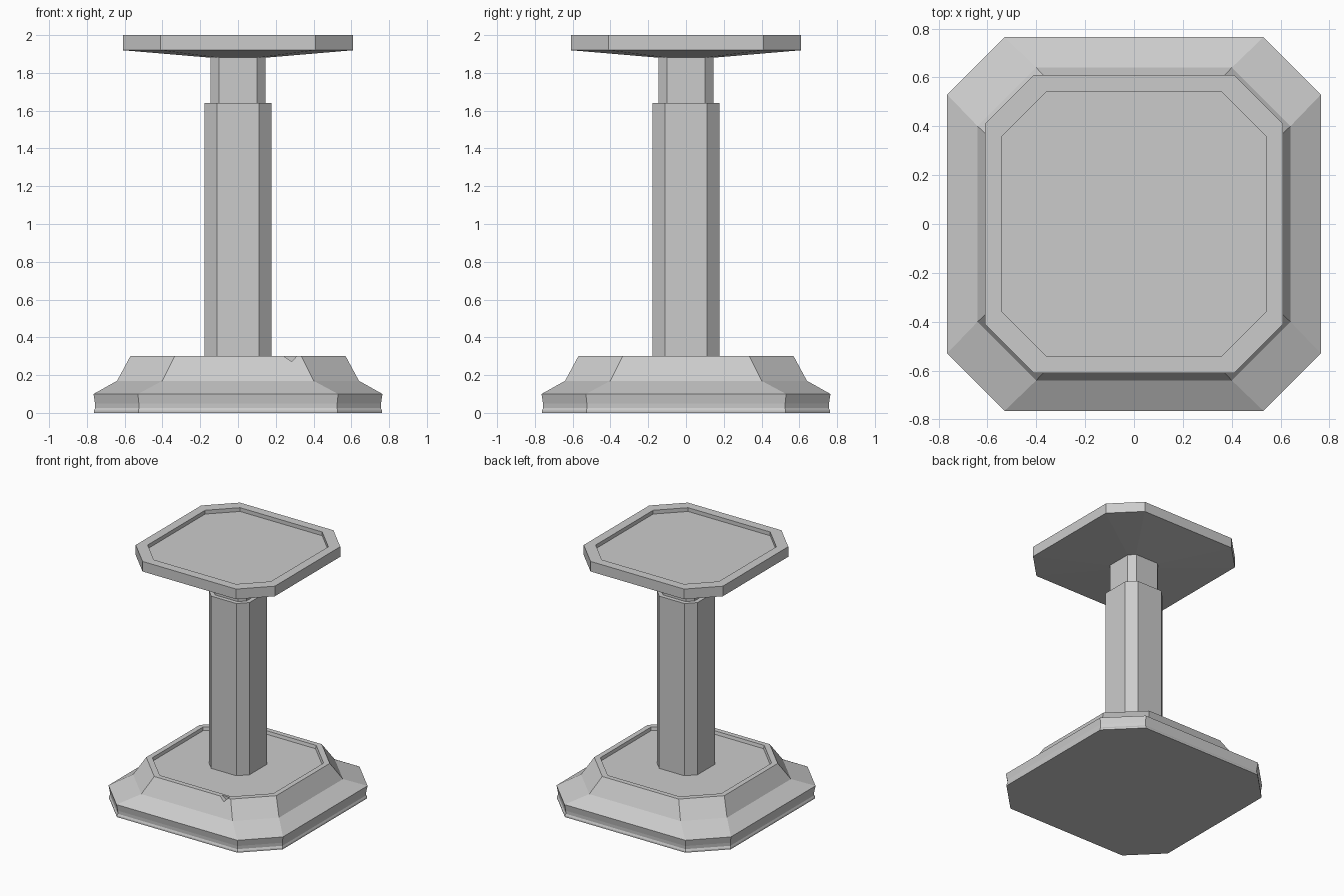
import bpy, bmesh

if "Cube" in bpy.data.objects:
    bpy.data.objects.remove(bpy.data.objects["Cube"])


def loft(name, rings):
    """Stack chamfered squares: each ring is (half width, half flat side, z)."""
    bm = bmesh.new()
    loops = []
    for h, c, z in rings:
        pts = [(c, -h), (h, -c), (h, c), (c, h), (-c, h), (-h, c), (-h, -c), (-c, -h)]
        loops.append([bm.verts.new((x, y, z)) for x, y in pts])
    for lo, hi in zip(loops, loops[1:]):
        for i in range(8):
            j = (i + 1) % 8
            bm.faces.new((lo[i], lo[j], hi[j], hi[i]))
    bm.faces.new(loops[0][::-1])
    bm.faces.new(loops[-1])
    bmesh.ops.recalc_face_normals(bm, faces=bm.faces)
    mesh = bpy.data.meshes.new(name)
    bm.to_mesh(mesh)
    bm.free()
    obj = bpy.data.objects.new(name, mesh)
    bpy.context.collection.objects.link(obj)
    return obj


# Stepped plinth with a slightly waisted foot and a recessed top
base = loft("base", [
    (0.762, 0.528, 0.0), (0.762, 0.528, 0.012), (0.756, 0.524, 0.025),
    (0.757, 0.525, 0.05), (0.765, 0.53, 0.10), (0.64, 0.40, 0.17),
    (0.57, 0.335, 0.30), (0.53, 0.315, 0.30), (0.525, 0.312, 0.275),
])

# Column standing in the recess, and the narrower neck above it
loft("column", [(0.178, 0.11, 0.27), (0.178, 0.11, 1.64)])
loft("neck", [(0.145, 0.10, 1.63), (0.145, 0.10, 1.89)])

# Table top with sloped underside and raised rim
loft("table_top", [
    (0.14, 0.10, 1.88), (0.61, 0.41, 1.92), (0.61, 0.41, 2.0),
    (0.54, 0.36, 2.0), (0.54, 0.36, 1.97),
])

# Small chip in the front rim of the base
bm = bmesh.new()
ends = []
for y in (-0.62, -0.55):
    ends.append([bm.verts.new((x, y, z)) for x, z in ((0.235, 0.305), (0.285, 0.272), (0.315, 0.305))])
bm.faces.new(ends[0])
bm.faces.new(ends[1][::-1])
for i in range(3):
    j = (i + 1) % 3
    bm.faces.new((ends[0][i], ends[1][i], ends[1][j], ends[0][j]))
bmesh.ops.recalc_face_normals(bm, faces=bm.faces)
mesh = bpy.data.meshes.new("chip_cutter")
bm.to_mesh(mesh)
bm.free()
cutter = bpy.data.objects.new("chip_cutter", mesh)
bpy.context.collection.objects.link(cutter)
cutter.hide_render = True
cutter.hide_set(True)
cut = base.modifiers.new("chip", "BOOLEAN")
cut.operation = "DIFFERENCE"
cut.solver = "EXACT"
cut.object = cutter
